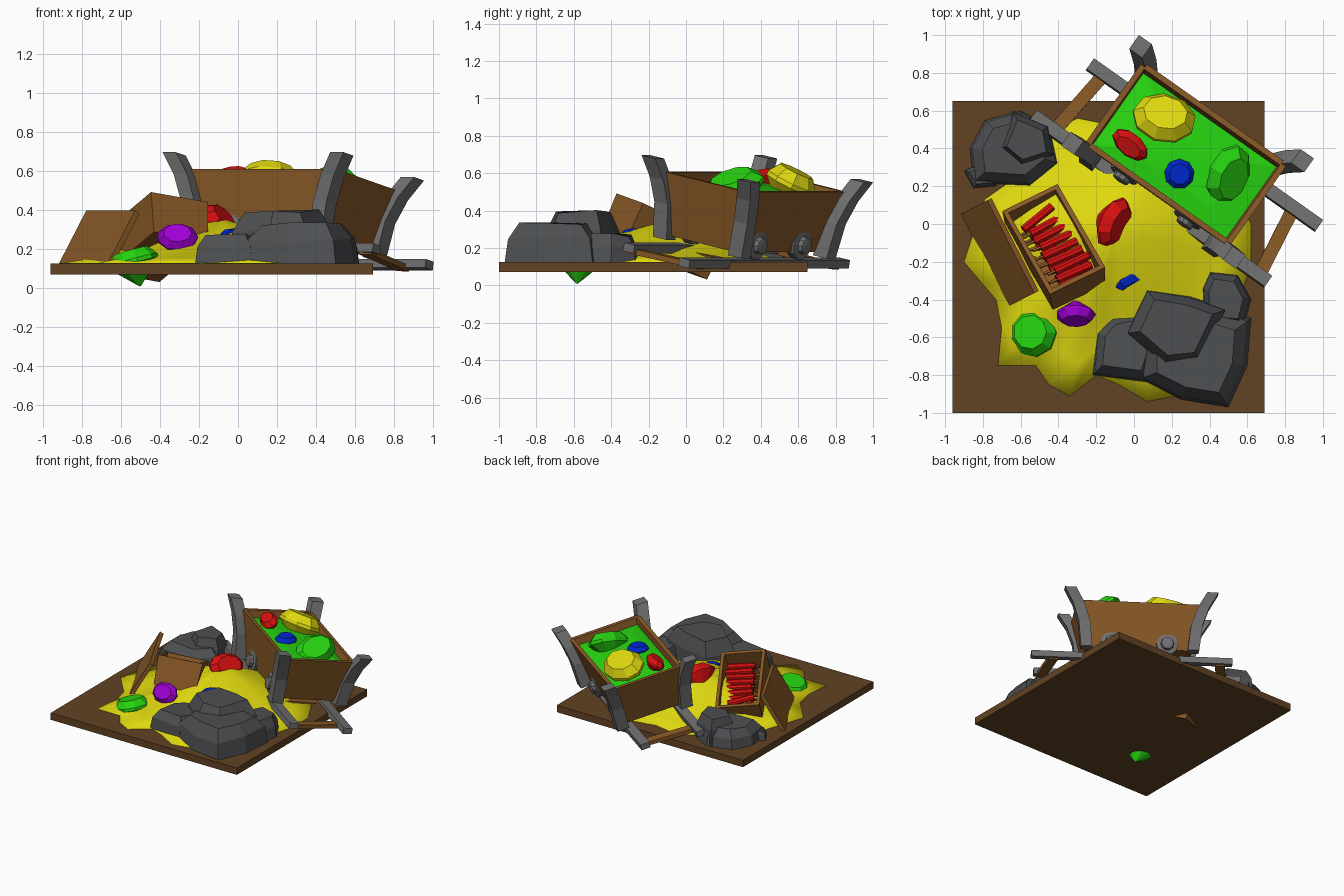
import bpy, bmesh, random
from math import radians, cos, sin, pi
from mathutils import Matrix, Vector, Euler

if "Cube" in bpy.data.objects:
    bpy.data.objects.remove(bpy.data.objects["Cube"])

random.seed(4)
COLORS = dict(wood=(.25, .1, .02), earth=(.12, .055, .017), yellow=(.75, .7, .005),
              green=(.02, .65, .005), red=(.7, .005, .005), blue=(.0, .02, .6),
              purple=(.35, 0, .65), rock=(.075, .078, .083), metal=(.16, .16, .16))
MATS = {}
for key, c in COLORS.items():
    MATS[key] = bpy.data.materials.new(key)
    MATS[key].diffuse_color = (*c, 1)


def frame(loc, rx=0, ry=0, rz=0):
    return Matrix.Translation(loc) @ Euler((radians(rx), radians(ry), radians(rz))).to_matrix().to_4x4()


def loft(name, rings, mat, m=Matrix()):
    """Skin a stack of equal-length rings and cap both ends."""
    bm = bmesh.new()
    vs = [[bm.verts.new(m @ Vector(p)) for p in r] for r in rings]
    n = len(rings[0])
    for a, b in zip(vs, vs[1:]):
        for i in range(n):
            j = (i + 1) % n
            bm.faces.new((a[i], a[j], b[j], b[i]))
    bm.faces.new(vs[0][::-1])
    bm.faces.new(vs[-1])
    bmesh.ops.remove_doubles(bm, verts=bm.verts, dist=1e-5)
    bmesh.ops.recalc_face_normals(bm, faces=bm.faces)
    me = bpy.data.meshes.new(name)
    bm.to_mesh(me)
    bm.free()
    me.materials.append(MATS[mat])
    ob = bpy.data.objects.new(name, me)
    bpy.context.collection.objects.link(ob)
    return ob


def rect(hx, hy, z, cx=0, cy=0):
    return [(cx + a * hx, cy + b * hy, z) for a, b in ((-1, -1), (1, -1), (1, 1), (-1, 1))]


def box(name, size, mat, m=Matrix()):
    x, y, z = (s / 2 for s in size)
    return loft(name, [rect(x, y, -z), rect(x, y, z)], mat, m)


def circle(r, z, n, ry=None):
    return [(r * cos(2 * pi * i / n), (ry or r) * sin(2 * pi * i / n), z) for i in range(n)]


def gem(name, loc, normal, rx, ry, mat, spin=0, n=9, h=.45):
    """Cut stone: flat table, bevelled girdle, pointed back."""
    m = Matrix.Translation(loc) @ Vector(normal).to_track_quat('Z', 'Y').to_matrix().to_4x4() \
        @ Matrix.Rotation(radians(spin), 4, 'Z')
    k = (rx + ry) / 2
    rings = [circle(rx * .03, -k * 1.0, n, ry * .03), circle(rx, -k * .08, n, ry),
             circle(rx, k * .08, n, ry), circle(rx * .7, k * h, n, ry * .7)]
    return loft(name, rings, mat, m)


def rock(name, outline, top):
    c = Vector([sum(p[i] for p in outline) / len(outline) for i in (0, 1)])
    rings = []
    for s, t in ((1, 0), (.93, .62), (.7, 1)):
        ring = []
        for p in outline:
            q = c + (Vector(p) - c) * s
            ring.append((q.x, q.y, .12 + (top - .12) * t - (random.random() * .025 if t else 0)))
        rings.append(ring)
    return loft(name, rings, 'rock')


# Ground plate
box('ground_plate', (1.65, 1.65, .055), 'earth', frame((-.135, -.175, .0985)))

# Sand mound: ragged outline shrunk in steps towards its peak
outline = [(-.3, .56), (-.42, .5), (-.55, .3), (-.79, .13), (-.9, -.2), (-.8, -.32), (-.73, -.4),
           (-.7, -.55), (-.72, -.75), (-.52, -.75), (-.45, -.85), (-.34, -.91), (-.2, -.8),
           (-.08, -.85), (.07, -.94), (.27, -.9), (.5, -.6), (.62, -.2), (.62, 0), (.5, .22),
           (.3, .42), (.1, .56), (-.1, .52)]
peak = Vector((-.09, -.03))
rings = []
for t, z in ((1, .11), (1, .128), (.8, .155), (.6, .205), (.4, .265), (.2, .32), (.07, .345), (.01, .348)):
    rings.append([(*(peak + (Vector(p) - peak) * t), z) for p in outline])
sand = loft('sand_mound', rings, 'yellow')
sand.data.polygons.foreach_set('use_smooth', [True] * len(sand.data.polygons))

# Boulders
rock('boulder_right', [(.03, -.82), (.03, -.6), (.3, -.4), (.62, -.5), (.6, -.75), (.5, -.97), (.25, -.93)], .34)
rock('boulder_left', [(-.22, -.8), (-.2, -.58), (-.12, -.49), (.08, -.45), (.15, -.6), (.07, -.84)], .28)
rock('boulder_top', [(-.05, -.58), (.06, -.34), (.3, -.38), (.5, -.45), (.36, -.74), (.16, -.76)], .41)
rock('boulder_side', [(.36, -.34), (.4, -.25), (.55, -.27), (.62, -.4), (.58, -.55), (.37, -.53)], .28)
rock('back_boulder', [(-.85, .22), (-.87, .4), (-.79, .55), (-.6, .6), (-.45, .52), (-.4, .32), (-.55, .2)], .27)
rock('back_boulder_top', [(-.72, .4), (-.64, .6), (-.45, .52), (-.42, .36), (-.6, .3)], .33)
rock('back_boulder_small', [(-.9, .28), (-.8, .33), (-.72, .3), (-.73, .2), (-.85, .19)], .21)

# Mine cart, built around the centre of its rim and tilted with the track
cart = frame((.275, .37, .555), rx=-11.5, rz=-35.2)
loft('cart_tub', [rect(.39, .21, -.34), rect(.47, .275, 0), rect(.44, .245, 0), rect(.42, .225, -.12)], 'wood', cart)
loft('cart_fill', [rect(.415, .222, -.13), rect(.432, .238, -.055), rect(.28, .15, -.03), rect(.1, .06, -.02)],
     'green', cart)
for sx in (-1, 1):
    for sy in (-1, 1):
        # Flared corner posts
        loft('cart_post', [rect(.042, .045, w, sx * u, sy * v) for w, u, v in
                           ((-.36, .395, .25), (-.17, .415, .265), (-.04, .46, .29), (.07, .525, .32))], 'metal', cart)
        # Wheels with hubs
        wheel = cart @ frame((sx * .205, sy * .21, -.3), rx=-90 * sy)
        loft('cart_wheel', [circle(.082, -.03, 10), circle(.082, .02, 10), circle(.05, .025, 10),
                            circle(.045, .05, 10), circle(.025, .055, 10)], 'metal', wheel)
for sx in (-1, 1):
    box('cart_axle', (.04, .4, .04), 'metal', cart @ frame((sx * .205, 0, -.3)))

# Track: two rails on wooden sleepers
for v, a, b in ((-.225, -.78, .745), (.18, -.69, .795)):
    box('rail', (b - a, .07, .045), 'metal', cart @ frame(((a + b) / 2, v, -.407)))
for u, skew in ((-.62, -6), (-.2, 4), (.24, -3), (.66, 8)):
    box('sleeper', (.07, .44, .03), 'wood', cart @ frame((u, -.03, -.425), rz=skew))

# Crate with leaning lid
crate = frame((-.425, -.08, .36), -23, 9, 26)
loft('crate', [rect(.155, .27, -.22), rect(.165, .275, 0), rect(.14, .25, 0), rect(.135, .245, -.17)], 'wood', crate)
box('crate_lid', (.31, .55, .03), 'wood', frame((-.71, -.15, .255), 0, -60, 27))

# Red sticks with fuses
for layer, count in ((-.125, 8), (-.075, 7)):
    for i in range(count):
        y = -.21 + i * .052 + (.02 if layer > -.1 else 0)
        m = crate @ frame((.025 + random.uniform(-.01, .01), y, layer), 0, 90, random.uniform(-3, 3))
        loft('red_stick', [circle(.024, -.1, 8), circle(.024, .1, 8)], 'red', m)
        box('fuse', (.012, .012, .05), 'wood', m @ frame((0, 0, -.12)))
loft('loose_stick', [circle(.024, -.1, 8), circle(.024, .1, 8)], 'red',
     crate @ frame((-.01, .17, -.05), 0, 90, 14))

# Stones on the mound
gem('red_gem', (-.11, .01, .34), (.75, -.3, .6), .1, .14, 'red', 80)
gem('blue_gem', (-.02, -.3, .25), (.4, -.75, .35), .09, .06, 'blue')
gem('purple_gem', (-.31, -.48, .26), (0, -.75, .5), .105, .08, 'purple')
gem('green_gem', (-.535, -.575, .135), (-.25, .05, .9), .13, .13, 'green', 20)

# Stones heaped in the cart
gem('cart_yellow_gem', (.16, .56, .55), (.1, .45, .9), .17, .14, 'yellow', 0)
gem('cart_red_gem', (-.02, .42, .57), (-.25, -.3, .8), .11, .065, 'red')
gem('cart_blue_gem', (.24, .265, .55), (.05, 0, 1), .08, .08, 'blue')
gem('cart_green_gem', (.5, .26, .53), (.45, -.35, .8), .17, .12, 'green', 25)

for m in bpy.data.materials:
    if m.users and not m.is_grease_pencil:
        m.use_nodes = True
        m.node_tree.nodes["Principled BSDF"].inputs["Base Color"].default_value = m.diffuse_color
